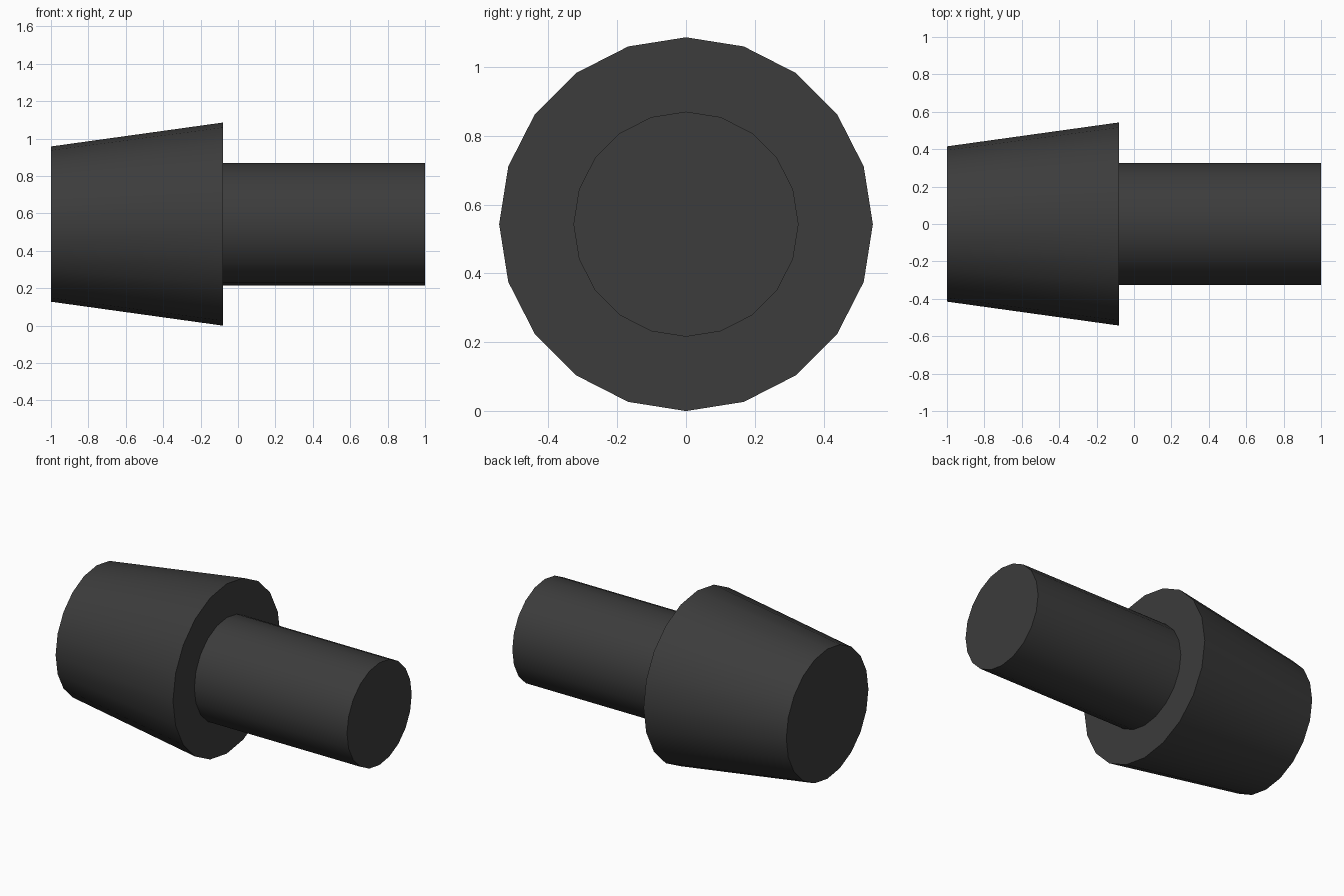
import bpy, math
from mathutils import Matrix

if "Cube" in bpy.data.objects:
    bpy.data.objects.remove(bpy.data.objects["Cube"])

SIDES = 20
AXIS_Z = 0.543

dark = bpy.data.materials.new("dark_grey")
dark.diffuse_color = (0.045, 0.045, 0.045, 1)
dark.use_nodes = True
dark.node_tree.nodes["Principled BSDF"].inputs["Base Color"].default_value = dark.diffuse_color


def turned_part(name, profile):
    """Spin a closed (x, radius) profile around the horizontal x axis."""
    verts, faces = [], []
    for x, r in profile:
        for i in range(SIDES):
            a = 2 * math.pi * i / SIDES
            verts.append((x, r * math.cos(a), AXIS_Z + r * math.sin(a)))
    for k in range(len(profile) - 1):
        for i in range(SIDES):
            j = (i + 1) % SIDES
            a, b = k * SIDES, (k + 1) * SIDES
            faces.append((a + i, a + j, b + j, b + i)[::-1])
    last = (len(profile) - 1) * SIDES
    faces.append(tuple(reversed(range(SIDES))))            # left end cap
    faces.append(tuple(last + i for i in range(SIDES)))    # right end cap
    mesh = bpy.data.meshes.new(name)
    mesh.from_pydata(verts, [], faces)
    mesh.materials.append(dark)
    obj = bpy.data.objects.new(name, mesh)
    bpy.context.collection.objects.link(obj)
    bpy.ops.object.select_all(action='DESELECT')
    obj.select_set(True)
    bpy.context.view_layer.objects.active = obj
    # consistent outward normals
    bpy.ops.object.mode_set(mode='EDIT')
    bpy.ops.mesh.select_all(action='SELECT')
    bpy.ops.mesh.normals_make_consistent(inside=False)
    bpy.ops.object.mode_set(mode='OBJECT')
    bpy.ops.object.shade_smooth_by_angle(angle=math.radians(30))
    return obj


# tapered head and straight shaft
turned_part("tapered_head", [(-1.0, 0.415), (-0.08, 0.543)])
turned_part("shaft", [(-0.08, 0.327), (1.0, 0.327)])
